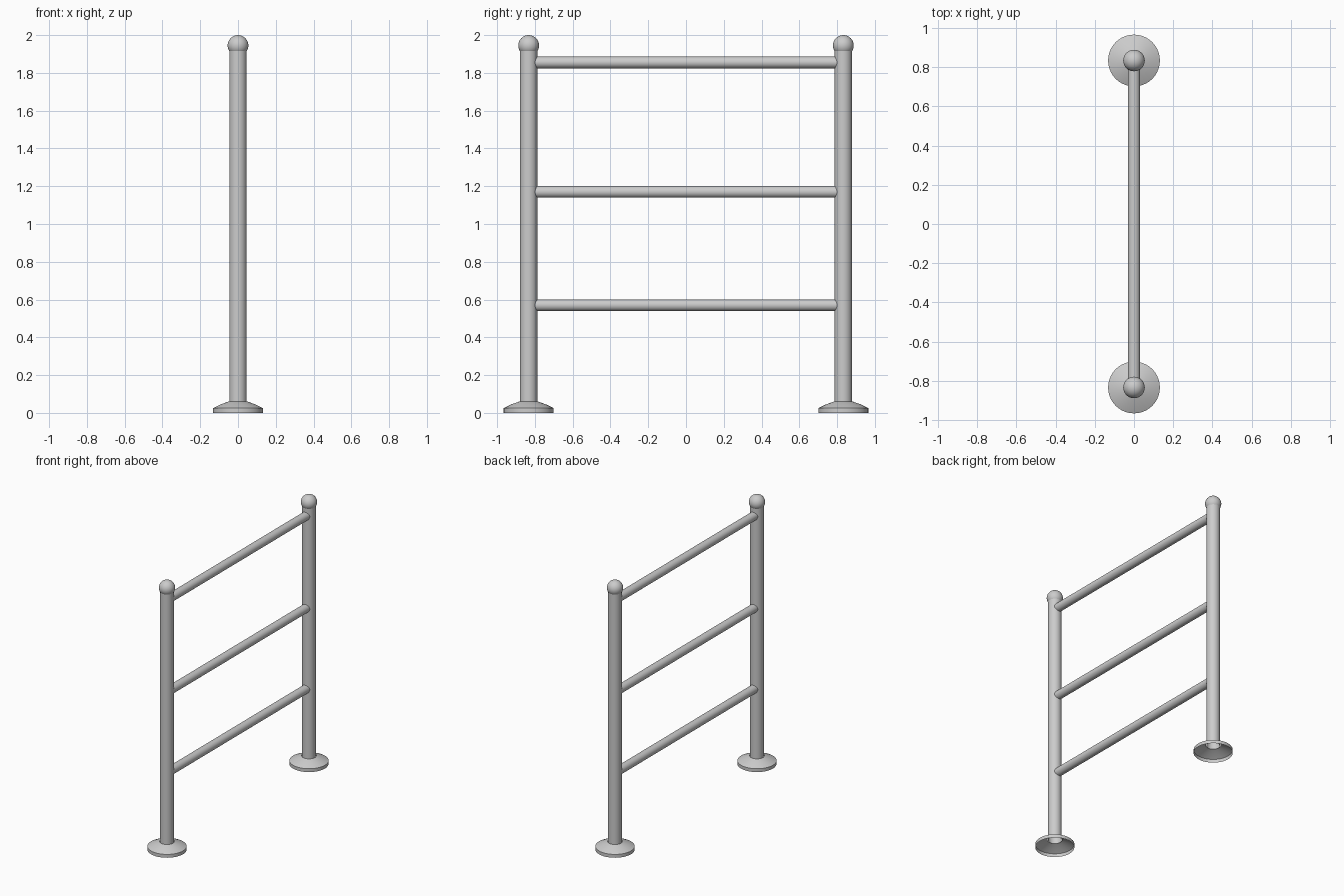
import bpy, math

if "Cube" in bpy.data.objects:
    bpy.data.objects.remove(bpy.data.objects["Cube"])

POST_Y = 0.833


def smooth(obj, name):
    obj.name = name
    bpy.ops.object.shade_smooth_by_angle(angle=math.radians(35))
    return obj


def tube(name, radius, length, loc, rot=(0, 0, 0)):
    bpy.ops.mesh.primitive_cylinder_add(vertices=32, radius=radius, depth=length,
                                        end_fill_type='NOTHING', location=loc, rotation=rot)
    return smooth(bpy.context.object, name)


def lathe(name, profile, loc, n=40):
    verts = [(r * math.cos(2 * math.pi * i / n), r * math.sin(2 * math.pi * i / n), z)
             for r, z in profile for i in range(n)]
    faces = [(k * n + i, k * n + (i + 1) % n, (k + 1) * n + (i + 1) % n, (k + 1) * n + i)
             for k in range(len(profile) - 1) for i in range(n)]
    mesh = bpy.data.meshes.new(name)
    mesh.from_pydata(verts, [], faces)
    obj = bpy.data.objects.new(name, mesh)
    bpy.context.collection.objects.link(obj)
    obj.location = loc
    bpy.ops.object.select_all(action='DESELECT')
    obj.select_set(True)
    bpy.context.view_layer.objects.active = obj
    return smooth(obj, name)


for side, y in (("front", -POST_Y), ("back", POST_Y)):
    # upright tube, starting at the collar of its foot
    tube(f"{side}_post", 0.046, 1.865, (0, y, 0.055 + 1.865 / 2))
    # ball cap
    bpy.ops.mesh.primitive_uv_sphere_add(segments=32, ring_count=16, radius=0.055,
                                         location=(0, y, 1.945))
    smooth(bpy.context.object, f"{side}_ball_cap")
    # hollow flared foot, open underneath
    lathe(f"{side}_foot", [(0.132, 0), (0.132, 0.025), (0.092, 0.045), (0.05, 0.06)], (0, y, 0))

# horizontal rails, ending just inside the posts
for name, z in (("lower_rail", 0.57), ("middle_rail", 1.17), ("top_rail", 1.855)):
    tube(name, 0.031, 2 * 0.80, (0, 0, z), (math.pi / 2, 0, 0))
